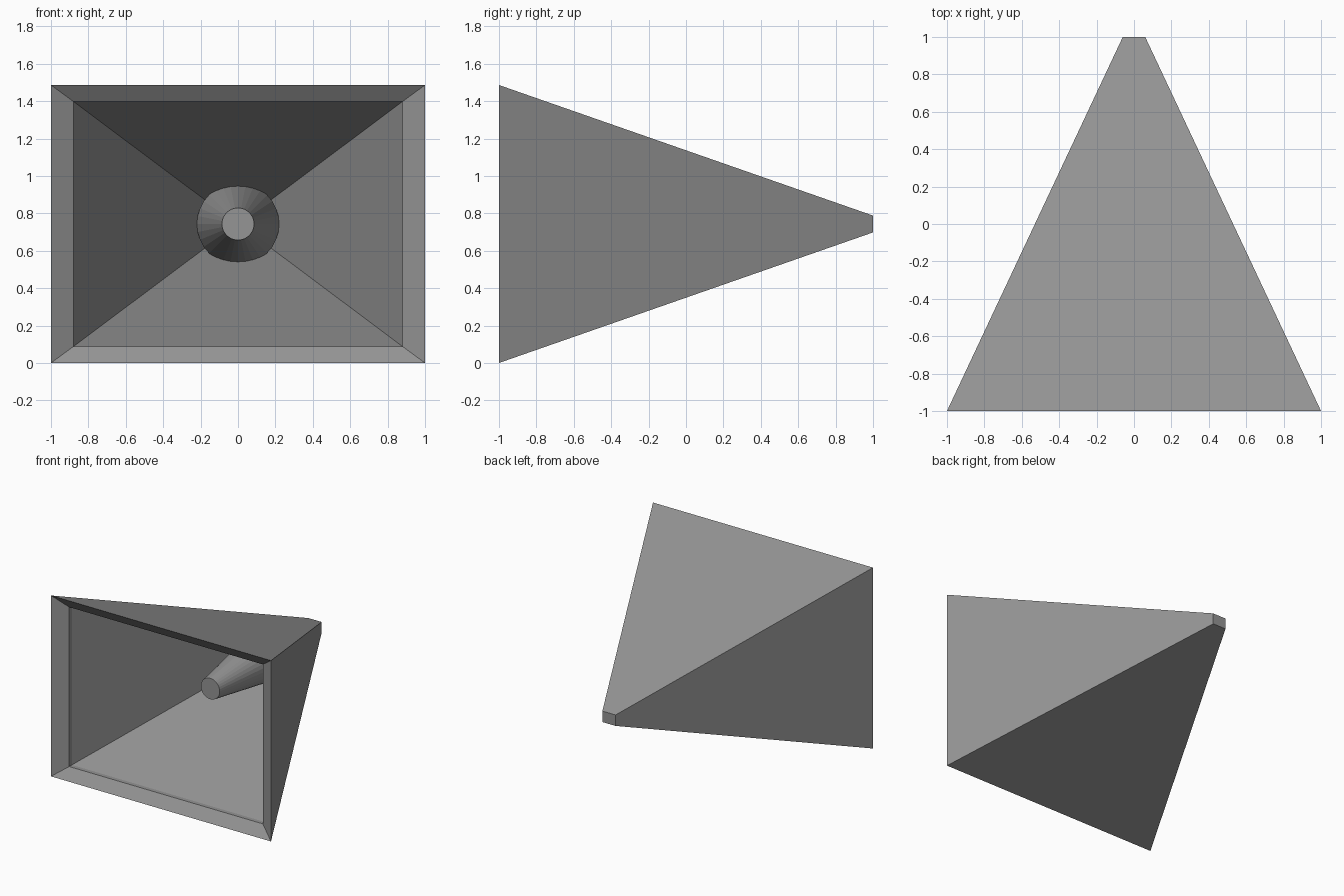
import bpy, bmesh, math
from mathutils import Matrix

if "Cube" in bpy.data.objects:
    bpy.data.objects.remove(bpy.data.objects["Cube"])

CZ = 0.743  # height of the horn axis

grey = bpy.data.materials.new("dark_grey")
grey.diffuse_color = (0.297, 0.297, 0.297, 1)
grey.use_nodes = True
grey.node_tree.nodes["Principled BSDF"].inputs["Base Color"].default_value = grey.diffuse_color


def make_object(name, bm):
    bmesh.ops.recalc_face_normals(bm, faces=bm.faces)
    mesh = bpy.data.meshes.new(name)
    bm.to_mesh(mesh)
    bm.free()
    mesh.materials.append(grey)
    obj = bpy.data.objects.new(name, mesh)
    bpy.context.collection.objects.link(obj)
    return obj


# Horn shell: rectangular rings (y, half width, half height), outside back to inside back
rings = [
    (1.0, 0.06, 0.045),
    (-1.0, 1.0, CZ),
    (-0.935, 0.88, 0.655),   # bevelled rim
    (-0.9, 0.88, 0.655),     # short lip
    (0.88, 0.043, 0.029),    # inner walls parallel to the outer ones
]
bm = bmesh.new()
loops = [[bm.verts.new((sx * w, y, CZ + sz * h))
          for sx, sz in ((-1, -1), (1, -1), (1, 1), (-1, 1))]
         for y, w, h in rings]
for a, b in zip(loops, loops[1:]):
    for i in range(4):
        j = (i + 1) % 4
        bm.faces.new((a[i], a[j], b[j], b[i]))
bm.faces.new(loops[0])
bm.faces.new(loops[-1])
make_object("horn_shell", bm)

# Tapered plug in the throat, narrow end facing the front
front_y, back_y = -0.36, 0.5
bm = bmesh.new()
bmesh.ops.create_cone(
    bm, cap_ends=True, segments=32, radius1=0.22, radius2=0.086,
    depth=back_y - front_y,
    matrix=Matrix.Translation((0, (front_y + back_y) / 2, CZ))
    @ Matrix.Rotation(math.radians(90), 4, 'X'))
make_object("throat_plug", bm)
